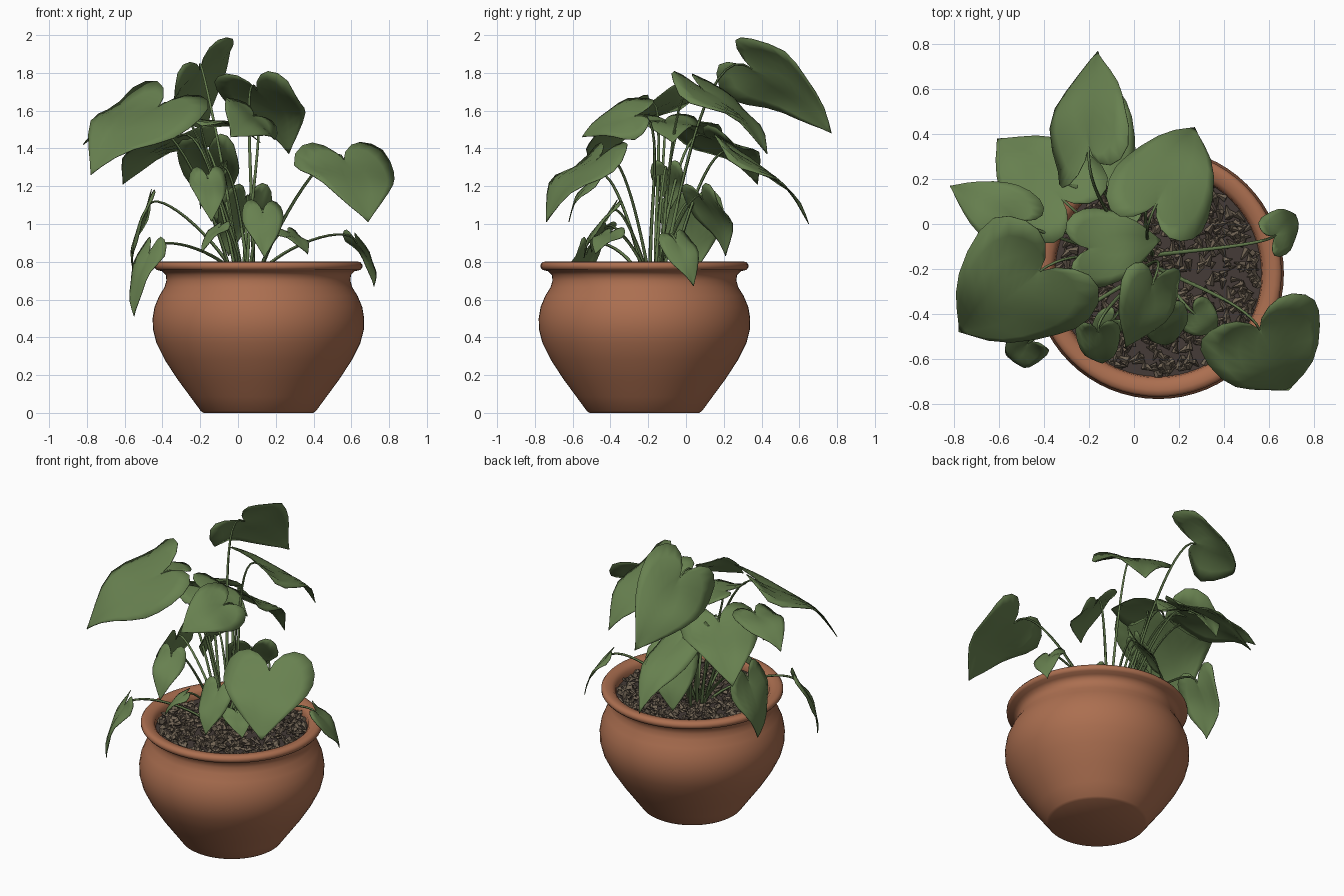
import bpy, bmesh, math, random
from mathutils import Vector, Matrix, Euler

if "Cube" in bpy.data.objects:
    bpy.data.objects.remove(bpy.data.objects["Cube"])

random.seed(4)
CX, CY = 0.108, -0.22  # pot axis


def material(name, rgb):
    m = bpy.data.materials.new(name)
    m.diffuse_color = (*rgb, 1)
    m.use_nodes = True
    m.node_tree.nodes["Principled BSDF"].inputs["Base Color"].default_value = m.diffuse_color
    return m


TERRACOTTA = material("terracotta", (0.41, 0.158, 0.08))
LEAF = material("leaf green", (0.138, 0.22, 0.08))
STEM = material("stem green", (0.12, 0.19, 0.07))
SOIL = material("dark soil", (0.058, 0.044, 0.038))
PEBBLE = material("brown pebble", (0.17, 0.132, 0.092))
PEBBLE_DARK = material("dark pebble", (0.115, 0.09, 0.066))


def add_mesh(name, bm, mats, smooth=True):
    me = bpy.data.meshes.new(name)
    bm.to_mesh(me)
    bm.free()
    ob = bpy.data.objects.new(name, me)
    bpy.context.collection.objects.link(ob)
    for m in mats:
        me.materials.append(m)
    if smooth:
        bpy.ops.object.select_all(action='DESELECT')
        ob.select_set(True)
        bpy.context.view_layer.objects.active = ob
        bpy.ops.object.shade_smooth_by_angle(angle=math.radians(45))
    return ob


# Pot: lathed wall, rolled rim and inner wall
def pot():
    prof = [(0, 0), (0.29, 0), (0.305, 0.01), (0.36, 0.085), (0.43, 0.18), (0.495, 0.28),
            (0.54, 0.37), (0.558, 0.44), (0.56, 0.5), (0.55, 0.56), (0.525, 0.62),
            (0.497, 0.665), (0.487, 0.7), (0.49, 0.73), (0.51, 0.75), (0.54, 0.757),
            (0.55, 0.77), (0.55, 0.785), (0.54, 0.798), (0.52, 0.802), (0.485, 0.795),
            (0.465, 0.775), (0.46, 0.74), (0.46, 0.70)]
    bm = bmesh.new()
    vs = [bm.verts.new((r, 0, z)) for r, z in prof]
    es = [bm.edges.new(p) for p in zip(vs, vs[1:])]
    bmesh.ops.spin(bm, geom=vs + es, cent=(0, 0, 0), axis=(0, 0, 1),
                   angle=2 * math.pi, steps=64)
    bmesh.ops.remove_doubles(bm, verts=bm.verts, dist=0.0005)
    bmesh.ops.recalc_face_normals(bm, faces=bm.faces)
    bmesh.ops.translate(bm, verts=bm.verts, vec=(CX, CY, 0))
    add_mesh("pot", bm, [TERRACOTTA])


# Soil bed and loose chips
def soil():
    bm = bmesh.new()
    bmesh.ops.create_circle(bm, cap_ends=True, segments=48, radius=0.465,
                            matrix=Matrix.Translation((CX, CY, 0.738)))
    add_mesh("soil", bm, [SOIL], False)
    bm = bmesh.new()
    for i in range(750):
        r, a = 0.445 * math.sqrt(random.random()), random.uniform(0, 2 * math.pi)
        s = random.uniform(0.018, 0.033)
        rot = Euler((random.gauss(1.57, 0.4), 0, random.uniform(0, 6.28)), 'XYZ')
        pos = (CX + r * math.cos(a), CY + r * math.sin(a), 0.742 + random.uniform(0, 0.016))
        n = len(bm.faces)
        bmesh.ops.create_cone(bm, cap_ends=True, segments=4, radius1=s * 0.6, radius2=s * 0.1,
                              depth=s * 1.8,
                              matrix=Matrix.Translation(pos) @ rot.to_matrix().to_4x4())
        bm.faces.ensure_lookup_table()
        for f in bm.faces[n:]:
            f.material_index = i % 2
    add_mesh("soil_chips", bm, [PEBBLE, PEBBLE_DARK], False)


# Half outline of a heart-shaped blade: (along the midrib, half width)
HALF = [(0, 0), (-0.13, 0.05), (-0.24, 0.14), (-0.29, 0.25), (-0.26, 0.36), (-0.16, 0.45),
        (0.0, 0.495), (0.16, 0.49), (0.32, 0.445), (0.48, 0.37), (0.64, 0.27),
        (0.79, 0.16), (0.91, 0.065), (1.0, 0.0)]


def leaf(name, base, tip, width, roll=0, bow=0.1, fold=0.12):
    base, tip = Vector(base), Vector(tip)
    axis = tip - base
    length = axis.length
    side = axis.cross(Vector((0, 0, 1))).normalized()
    normal = side.cross(axis).normalized()
    turn = Matrix.Rotation(math.radians(-roll), 3, axis)
    side, normal = turn @ side, turn @ normal
    phase = random.uniform(0, 6.28)
    bm = bmesh.new()
    steps, n = 4, len(HALF) - 1
    for sign in (-1, 1):
        grid = []
        for i, (s, t) in enumerate(HALF):
            row = []
            for k in range(steps + 1):
                f = k / steps
                u = (i / n) * (1 - f) + s * f
                v = t * f * sign
                h = bow * math.sin(math.pi * u) if u > 0 else bow * u
                h += fold * abs(v) - 0.9 * fold * (2 * v) ** 2
                h += 0.05 * math.sin(7 * u + phase + sign) * abs(v) * 2
                row.append(bm.verts.new(base + axis * u + side * (v * width)
                                        + normal * (h * length)))
            grid.append(row)
        for a, b in zip(grid, grid[1:]):
            for k in range(steps):
                q = [a[k], b[k], b[k + 1], a[k + 1]]
                bm.faces.new(q if sign < 0 else q[::-1])
    bmesh.ops.remove_doubles(bm, verts=bm.verts, dist=0.0004)
    bmesh.ops.recalc_face_normals(bm, faces=bm.faces)
    ob = add_mesh(name, bm, [LEAF])
    mod = ob.modifiers.new("thickness", 'SOLIDIFY')
    mod.thickness = 0.004
    mod.offset = 0


# name, blade base, tip, width, roll
LEAVES = [
    ("leaf_top_back", (-0.20, 0.35, 1.82), (-0.16, 0.77, 1.48), 0.48, 47),
    ("leaf_large_back", (0.10, 0.09, 1.71), (0.27, 0.43, 1.37), 0.48, 0),
    ("leaf_back_left", (-0.32, 0.11, 1.46), (-0.61, 0.38, 1.21), 0.47, -3),
    ("leaf_back_lower", (-0.16, 0.27, 1.37), (-0.11, 0.65, 1.00), 0.33, 0),
    ("leaf_far_left", (-0.53, 0.02, 1.53), (-0.82, 0.17, 1.42), 0.29, 0),
    ("leaf_large_left", (-0.42, -0.21, 1.62), (-0.78, -0.48, 1.26), 0.63, 15),
    ("leaf_large_right", (0.56, -0.47, 1.34), (0.69, -0.74, 1.01), 0.56, 0),
    ("leaf_upper_front", (0.08, -0.27, 1.57), (-0.04, -0.55, 1.46), 0.34, 40),
    ("leaf_upper_middle", (-0.20, -0.11, 1.55), (0.12, -0.07, 1.43), 0.36, 0),
    ("leaf_front_left", (-0.16, -0.48, 1.24), (-0.14, -0.62, 1.01), 0.20, 0),
    ("leaf_front", (0.13, -0.40, 1.06), (0.14, -0.54, 0.82), 0.22, 0),
    ("leaf_front_small", (0.27, -0.40, 0.95), (0.37, -0.48, 0.84), 0.18, 0),
    ("leaf_inner_small", (-0.10, -0.43, 0.98), (-0.19, -0.50, 0.85), 0.13, 0),
    ("leaf_back_small", (0.04, 0.09, 1.13), (-0.05, 0.21, 0.83), 0.32, 0),
    ("leaf_right_droop", (0.63, -0.05, 0.90), (0.72, 0.04, 0.67), 0.20, -20),
    ("leaf_left_droop", (-0.48, 0.03, 1.08), (-0.55, 0.03, 0.72), 0.34, 0),
    ("leaf_left_small", (-0.47, -0.53, 0.84), (-0.55, -0.60, 0.51), 0.19, 0),
    ("leaf_centre_small", (-0.10, -0.10, 1.28), (-0.20, -0.08, 1.08), 0.18, 0),
]


# Stems: arching tubes from the crown to each blade
def stems():
    cu = bpy.data.curves.new("stems", 'CURVE')
    cu.dimensions = '3D'
    cu.bevel_depth = 0.008
    cu.bevel_resolution = 1
    cu.resolution_u = 14
    cu.use_fill_caps = True
    for _, base, tip, _, _ in LEAVES:
        b, t = Vector(base), Vector(tip)
        root = Vector((0.05 + 0.13 * b.x + random.uniform(-0.03, 0.03),
                       -0.15 + 0.16 * b.y + random.uniform(-0.03, 0.03), 0.73))
        reach = (b - root).length
        back = (b - t).normalized()
        if back.xy.dot((root - b).xy) < 0:  # blade points back at the crown
            back = Vector((0, 0, -0.6))
        sp = cu.splines.new('BEZIER')
        sp.bezier_points.add(1)
        p, q = sp.bezier_points
        p.co, q.co = root, b
        p.radius, q.radius = 1.25, 0.7
        up = (b - root) * 0.2 + Vector((0, 0, 0.2 * reach))
        p.handle_right, p.handle_left = root + up, root - up
        q.handle_left, q.handle_right = b + back * 0.25 * reach, b - back * 0.1
    ob = bpy.data.objects.new("stems", cu)
    bpy.context.collection.objects.link(ob)
    cu.materials.append(STEM)
    bpy.ops.object.select_all(action='DESELECT')
    ob.select_set(True)
    bpy.context.view_layer.objects.active = ob
    bpy.ops.object.convert(target='MESH')
    bpy.ops.object.shade_smooth_by_angle(angle=math.radians(60))


pot()
soil()
for spec in LEAVES:
    leaf(*spec)
stems()
